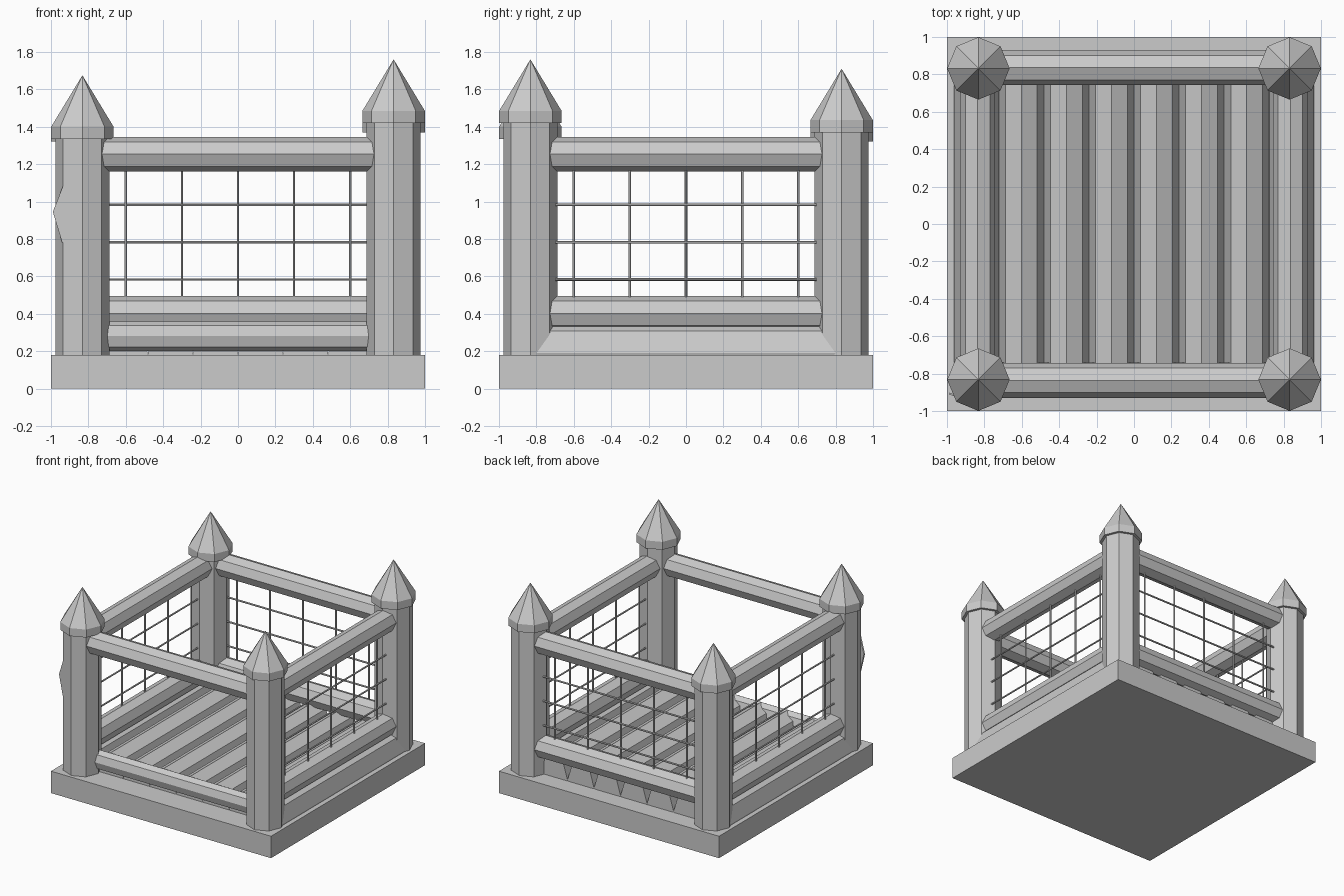
import bpy, bmesh, math
from mathutils import Vector

cube = bpy.data.objects.get("Cube")
if cube:
    bpy.data.objects.remove(cube, do_unlink=True)

grey = bpy.data.materials.new("plain_grey")
grey.use_nodes = True
grey.diffuse_color = (0.6, 0.6, 0.6, 1)
grey.node_tree.nodes["Principled BSDF"].inputs["Base Color"].default_value = (0.6, 0.6, 0.6, 1)


def finish(name, bm):
    bmesh.ops.recalc_face_normals(bm, faces=bm.faces)
    mesh = bpy.data.meshes.new(name)
    bm.to_mesh(mesh)
    bm.free()
    mesh.materials.append(grey)
    obj = bpy.data.objects.new(name, mesh)
    bpy.context.collection.objects.link(obj)
    return obj


def tube(name, start, end, radius, top_radius=None, sides=8, squash=(1, 1, 1)):
    """Straight faceted tube or cone between two points, corners on the axes."""
    a, b = Vector(start), Vector(end)
    bm = bmesh.new()
    bmesh.ops.create_cone(bm, cap_ends=True, segments=sides, radius1=radius,
                          radius2=radius if top_radius is None else top_radius,
                          depth=(b - a).length)
    turn = Vector((0, 0, 1)).rotation_difference((b - a).normalized())
    bmesh.ops.rotate(bm, verts=bm.verts, matrix=turn.to_matrix())
    bmesh.ops.scale(bm, verts=bm.verts, vec=squash)
    bmesh.ops.translate(bm, verts=bm.verts, vec=(a + b) / 2)
    return finish(name, bm)


# Base slab
bm = bmesh.new()
bmesh.ops.create_cube(bm, size=1)
bmesh.ops.scale(bm, verts=bm.verts, vec=(2, 2, 0.18))
bmesh.ops.translate(bm, verts=bm.verts, vec=(0, 0, 0.09))
finish("base", bm)

# Corner columns of slightly different height, each with a pointed cap
P = 0.832
columns = {"front_left": (P, -P, 1.42), "back_left": (P, P, 1.37),
           "front_right": (-P, -P, 1.335), "back_right": (-P, P, 1.32)}
for side, (x, y, top) in columns.items():
    tube(side + "_column", (x, y, 0.17), (x, y, top + 0.02), 0.145)
    tube(side + "_cap_brim", (x, y, top), (x, y, top + 0.065), 0.167)
    tube(side + "_cap_spire", (x, y, top + 0.065), (x, y, top + 0.34), 0.167, 0)

# Thin pointed flap in line with one face of the front right column
bm = bmesh.new()
flap = [bm.verts.new(p) for p in ((-0.91, -0.942, 1.08), (-0.937, -0.932, 1.08),
                                  (-0.99, -0.91, 0.945), (-0.94, -0.93, 0.78),
                                  (-0.91, -0.942, 0.78))]
face = bm.faces.new(flap)
back = bmesh.ops.extrude_face_region(bm, geom=[face])["geom"]
bmesh.ops.translate(bm, verts=[v for v in back if isinstance(v, bmesh.types.BMVert)],
                    vec=(0.004, 0.009, 0))
finish("column_flap", bm)

# Floor rolls running front to back
for i in range(8):
    x = (i - 3.5) * 0.241
    tube(f"floor_roll_{i + 1}", (x, -0.8, 0.19), (x, 0.85, 0.19), 0.12,
         squash=(1, 1, 1.4))


def along(side, u, out, z):
    """Point at u along a side, at distance out from the middle."""
    return {"front": (u, -out, z), "back": (u, out, z),
            "left": (out, u, z), "right": (-out, u, z)}[side]


# Rails and nets
for side in ("front", "back", "left", "right"):
    tube(side + "_top_rail", along(side, -0.8, 0.836, 1.253),
         along(side, 0.8, 0.836, 1.253), 0.093)
    if side == "front":
        continue
    tube(side + "_bottom_rail", along(side, -0.8, 0.836, 0.402),
         along(side, 0.8, 0.836, 0.402), 0.093)
    for i in range(5):
        u = (i - 2) * 0.3
        tube(f"{side}_net_upright_{i + 1}", along(side, u, 0.845, 0.42),
             along(side, u, 0.845, 1.25), 0.007, sides=6)
    for i in range(3):
        z = 0.583 + i * 0.2
        tube(f"{side}_net_cross_{i + 1}", along(side, -0.72, 0.855, z),
             along(side, 0.72, 0.855, z), 0.007, sides=6)

# Low flattened entrance rail
tube("entrance_rail", (-0.8, -0.8, 0.28), (0.8, -0.8, 0.28), 0.08,
     squash=(1, 0.75, 1))
